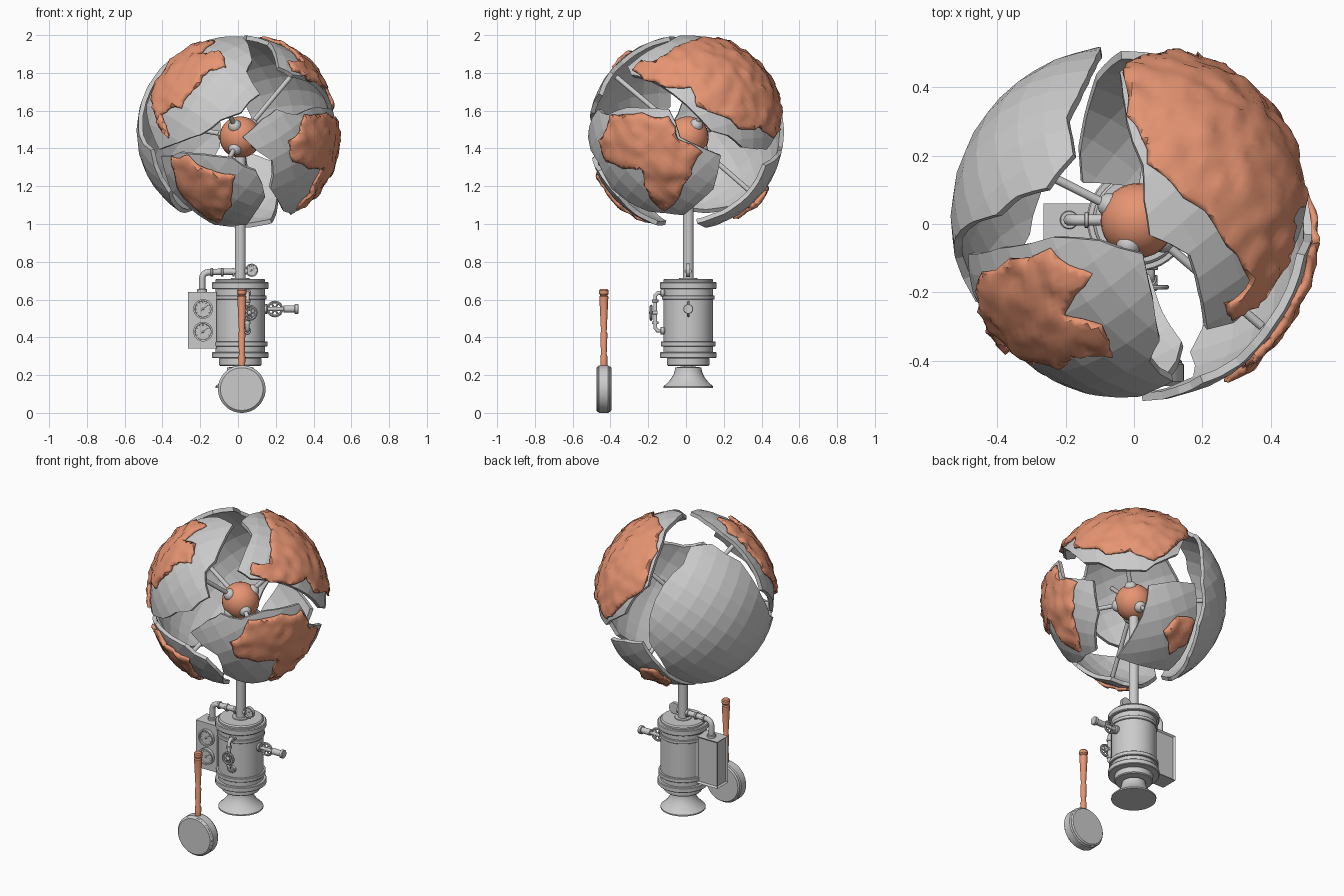
import bpy, bmesh, math, random
from mathutils import Vector, noise

if "Cube" in bpy.data.objects:
    bpy.data.objects.remove(bpy.data.objects["Cube"])

random.seed(4)
CEN, R = Vector((0, 0, 1.485)), 0.515
X = Y = 0.012
orange = bpy.data.materials.new("orange")
orange.diffuse_color = (0.8, 0.3, 0.17, 1)
orange.use_nodes = True
orange.node_tree.nodes["Principled BSDF"].inputs["Base Color"].default_value = orange.diffuse_color


def finish(ob, mat=None, smooth=35):
    if mat:
        ob.data.materials.append(mat)
    if smooth:
        bpy.ops.object.select_all(action='DESELECT')
        ob.select_set(True)
        bpy.context.view_layer.objects.active = ob
        bpy.ops.object.shade_smooth_by_angle(angle=math.radians(smooth))
    return ob


def from_bm(name, bm):
    me = bpy.data.meshes.new(name)
    bm.to_mesh(me)
    bm.free()
    ob = bpy.data.objects.new(name, me)
    bpy.context.collection.objects.link(ob)
    return ob


def lathe(name, prof, loc, axis=(0, 0, 1), mat=None, n=32):
    bm = bmesh.new()
    vs = [bm.verts.new((r, 0, z)) for r, z in prof]
    es = [bm.edges.new(p) for p in zip(vs, vs[1:])]
    bmesh.ops.spin(bm, geom=vs + es, axis=(0, 0, 1), cent=(0, 0, 0), angle=2 * math.pi, steps=n)
    bmesh.ops.remove_doubles(bm, verts=bm.verts, dist=1e-5)
    bmesh.ops.recalc_face_normals(bm, faces=bm.faces)
    ob = from_bm(name, bm)
    ob.location = loc
    ob.rotation_mode = 'QUATERNION'
    ob.rotation_quaternion = Vector(axis).to_track_quat('Z', 'Y')
    return finish(ob, mat)


def rod(name, p, q, r, mat=None, n=20):
    d = Vector(q) - Vector(p)
    e = min(r, d.length, .06) * .12
    return lathe(name, [(0, 0), (r - e, 0), (r, e), (r, d.length - e), (r - e, d.length), (0, d.length)], p, d, mat, n)


def ball(name, loc, r, mat=None):
    prof = [(r * math.sin(i * math.pi / 14), -r * math.cos(i * math.pi / 14)) for i in range(15)]
    return lathe(name, prof, loc, mat=mat, n=28)


def pipe(name, pts, r):
    cu = bpy.data.curves.new(name, 'CURVE')
    cu.dimensions, cu.bevel_depth, cu.bevel_resolution, cu.use_fill_caps = '3D', r, 3, True
    sp = cu.splines.new('POLY')
    sp.points.add(len(pts) - 1)
    for p, c in zip(sp.points, pts):
        p.co = (*c, 1)
    ob = bpy.data.objects.new(name, cu)
    bpy.context.collection.objects.link(ob)
    bpy.ops.object.select_all(action='DESELECT')
    ob.select_set(True)
    bpy.context.view_layer.objects.active = ob
    bpy.ops.object.convert(target='MESH')
    finish(bpy.context.object, smooth=40)


# Outlines on the globe: points seen from f, b, r, l, t or d (down)
def V(side, *pts):
    out = []
    for a, b in pts:
        h = math.sqrt(max(0, R * R - a * a - b * b))
        out.append(Vector({'f': (a, -h, b), 'b': (a, h, b), 'r': (h, a, b),
                           'l': (-h, a, b), 't': (a, b, h), 'd': (a, b, -h)}[side]).normalized())
    return out


def patch(name, dirs, shift, land=False):
    c = sum(dirs, Vector()).normalized()
    e1 = c.orthogonal().normalized()
    e2 = c.cross(e1)
    flat = []
    for d in dirs:
        t = (d - c * d.dot(c)).normalized() * c.angle(d)
        flat.append(Vector((t.dot(e1), t.dot(e2))))
    if sum(a.cross(b) for a, b in zip(flat, flat[1:] + flat[:1])) < 0:
        flat.reverse()
    for amount in ((.12, .1) if land else (.06,)):  # ragged edges
        fine = []
        for a, b in zip(flat, flat[1:] + flat[:1]):
            side = Vector((a.y - b.y, b.x - a.x))
            fine += [a, (a + b) / 2 + side * random.uniform(-amount, amount)]
        flat = fine
    bm = bmesh.new()
    bm.faces.new([bm.verts.new((p.x, p.y, 0)) for p in flat])
    step = 0.045 if land else 0.18
    for k in range(-int(1.8 / step), int(1.8 / step) + 1):
        for n in ((1, 0, 0), (0, 1, 0)):
            bmesh.ops.bisect_plane(bm, geom=bm.verts[:] + bm.edges[:] + bm.faces[:], dist=1e-5,
                                   plane_co=Vector(n) * (k + .37) * step, plane_no=n)
    for v in bm.verts:
        a = math.hypot(v.co.x, v.co.y)
        d = c * math.cos(a)
        if a > 1e-6:
            d = d + (e1 * v.co.x + e2 * v.co.y) / a * math.sin(a)
        r = R - .008
        if land:
            r += .010 if v.is_boundary else .018 + .014 * max(-.6, noise.noise(d * 9)) + .006 * noise.noise(d * 24)
        v.co = CEN + d * r + shift
    ob = from_bm(name, bm)
    m = ob.modifiers.new("thickness", 'SOLIDIFY')
    m.thickness, m.offset = (.022 if land else .024), -1
    finish(ob, orange if land else None, 40 if land else 0)


# Core ball; each broken plate gets a strut and its land relief
core = Vector((.012, .01, 1.46))
ball("core", core, .11, orange)


def plate(key, off, shell, land=None):
    c = sum(shell, Vector()).normalized()
    patch("shell_" + key, shell, c * off)
    if land:
        patch("land_" + key, land, c * off, True)
    rod("strut_" + key, core, CEN + c * (R - .02), .013)
    ball("strut_knob_" + key, core + c * .095, .036)


plate("north_west", .012,
      V('t', (.03, -.08)) + V('f', (.08, .38), (.05, .32), (.12, .2), (.02, .1), (-.09, .06), (-.2, -.02), (-.42, -.1)) +
      V('t', (-.49, -.08), (-.24, -.03), (-.1, -.04)),
      V('t', (-.24, -.06), (-.44, -.13)) + V('f', (-.44, .1), (-.36, -.04), (-.4, .09), (-.3, .12), (-.2, .24),
                                             (-.16, .31), (-.06, .34), (-.09, .42), (-.2, .4)) + V('t', (-.12, -.14)))
plate("north_east", .012,
      V('t', (-.03, .31), (.02, .17), (.04, -.04), (.16, -.1), (.21, -.32), (.29, -.3)) +
      V('r', (-.05, .18), (.13, 0), (.3, -.09), (.43, -.1)) + V('b', (.22, -.05), (.08, .05), (-.05, .25)),
      V('b', (-.03, .22)) + V('t', (-.03, .31), (.03, .17), (.24, -.03), (.33, -.17), (.26, -.24), (.28, -.29)) +
      V('r', (-.12, .23), (.02, .23), (.05, .13), (.27, .01), (.38, .02), (.46, -.04)) + V('b', (.13, .06)))
plate("back", .035,
      V('t', (-.38, .01), (-.23, .09), (-.15, .19), (-.17, .3), (-.11, .42)) + V('b', (-.07, .1), (-.07, -.08),
                                                                              (-.13, -.3), (-.2, -.42)) +
      V('l', (-.05, -.42), (-.2, -.33), (-.25, -.1), (-.12, -.02), (-.06, .1)))
plate("south_east", .02,
      V('f', (.01, -.02), (.12, .08), (.19, .13), (.3, .1)) + V('r', (-.3, .14), (-.08, .13), (-.02, -.02), (.2, -.12),
                                                    (.16, -.3), (0, -.44)) + V('f', (.23, -.42), (.16, -.3), (.17, -.15)),
      V('r', (-.45, -.04), (-.38, .1), (-.22, .11), (-.08, .09), (-.03, -.03), (.1, -.1), (.04, -.22),
        (-.1, -.41), (-.17, -.35), (-.22, -.19), (-.41, -.15)))
plate("south_west", .012,
      V('f', (-.41, -.12), (-.31, -.1), (-.03, -.13), (.1, -.2), (.15, -.34), (.05, -.49), (-.12, -.49), (-.36, -.3)),
      V('f', (-.35, -.12), (-.26, -.11), (-.01, -.22), (-.03, -.38), (-.1, -.47), (-.18, -.43), (-.33, -.22)))
plate("south_back", .012,
      V('r', (.42, -.17), (.33, -.33), (.05, -.48)) + V('d', (-.16, .12)) + V('b', (-.15, -.38), (-.04, -.09), (.1, -.12)),
      V('b', (.07, -.38), (.03, -.3), (-.11, -.28), (-.13, -.38), (-.06, -.45)))

# Stand: pole, boiler with bands, flared foot
rod("pole", (X, Y, .69), (X, Y, 1.42), .029)
for name, r, lo, hi in (("boiler", .132, .29, .71), ("top_flange", .15, .655, .692), ("upper_band", .14, .6, .622),
                        ("lower_band", .145, .352, .378), ("bottom_flange", .15, .29, .322),
                        ("neck", .112, .248, .292), ("pole_collar", .05, .7, .715)):
    rod(name, (X, Y, lo), (X, Y, hi), r, n=40)
flare = [(.07 + .062 * (i / 6) ** 2, .24 - .1 * i / 6) for i in range(7)]
lathe("foot", [(0, .25)] + flare + [(.132, .132), (0, .132)], (X, Y, 0))


def gauge(name, x, y, z, r):
    lathe(name, [(0, 0), (r, 0), (r, .02), (r * .82, .02), (r * .8, .01), (0, .01)], (x, y, z), (0, -1, 0))
    p = Vector((x, y - .012, z))
    for i in range(9):
        a = math.radians(-30 + i * 30)
        u = Vector((math.cos(a), 0, math.sin(a))) * r
        rod(name + "_tick", p + u * .6, p + u * .76, r * .04, n=6)
    u = Vector((.5, 0, .4)) * r
    rod(name + "_needle", p - u * .4, p + u, r * .05, n=6)
    ball(name + "_hub", p, r * .12)


# Gauge box with recessed panels at the back and outer side
bm = bmesh.new()
bmesh.ops.create_cube(bm, size=1)
for v in bm.verts:
    v.co = Vector((-.19 + v.co.x * .15, .005 + v.co.y * .11, .49 + v.co.z * .30))
bm.normal_update()
bmesh.ops.inset_individual(bm, faces=[f for f in bm.faces if f.normal.y > .5 or f.normal.x < -.5],
                           thickness=.014, depth=-.01)
from_bm("gauge_box", bm)
for z in (.55, .43):
    gauge("box_gauge", -.185, -.05, z, .052)

# Steam pipe from the box to the top gauge
bend = [(-.155 - .035 * math.cos(a), Y, .71 + .035 * math.sin(a)) for a in (0, .4, .8, 1.2, 1.57)]
pipe("steam_pipe", [(-.19, Y, .63)] + bend + [(.05, Y, .75)], .017)
for x in (-.145, -.09, -.03):
    rod("pipe_ring", (x, Y, .745), (x + .012, Y, .745), .023)
rod("pipe_foot", (-.19, Y, .635), (-.19, Y, .655), .027)
gauge("top_gauge", .072, .02, .755, .035)


def wheel(name, c, r):
    c = Vector(c)
    bpy.ops.mesh.primitive_torus_add(location=c, rotation=(math.pi / 2, 0, 0), major_radius=r, minor_radius=.007,
                                     major_segments=28, minor_segments=8)
    bpy.context.object.name = name
    finish(bpy.context.object)
    for i in range(3):
        u = Vector((math.cos(i * math.pi / 3), 0, math.sin(i * math.pi / 3))) * r
        rod(name + "_spoke", c - u, c + u, .005, n=8)
    ball(name + "_hub", c, .012)


# Front feed pipe with its valve wheel
half = [(.05, -.11, .1), (.05, -.15, .1), (.05, -.163, .085)]
pipe("feed_pipe", [(x, y, .535 + z) for x, y, z in half] + [(x, y, .535 - z) for x, y, z in half[::-1]], .011)
for s in (-1, 1):
    rod("feed_flange", (.05, -.135, .535 + s * .1), (.05, -.115, .535 + s * .1), .02)
    rod("feed_ring", (.05, -.163, .535 + s * .05), (.05, -.163, .535 + s * .065), .017)
rod("valve_stem", (.06, -.15, .53), (.06, -.19, .53), .009)
wheel("valve_wheel", (.06, -.185, .53), .036)

# Side crank handle and wheel
for name, x0, x1, r in (("shaft", .12, .27, .011), ("flange", .13, .155, .026), ("grip", .24, .31, .019), ("end", .3, .32, .026)):
    rod("crank_" + name, (x0, Y, .55), (x1, Y, .55), r)
wheel("crank_wheel", (.195, Y, .55), .037)

# Separate pan with a long turned handle
rod("pan", (.02, -.475, .126), (.02, -.395, .126), .12, n=48)
rod("pan_rim", (.02, -.468, .126), (.02, -.405, .126), .126, n=48)
lathe("pan_handle", [(0, .245), (.018, .245), (.019, .3), (.015, .31), (.019, .42), (.015, .43), (.024, .615),
                     (.019, .622), (.025, .63), (.025, .648), (.02, .655), (0, .655)], (.02, -.435, 0), mat=orange, n=20)
